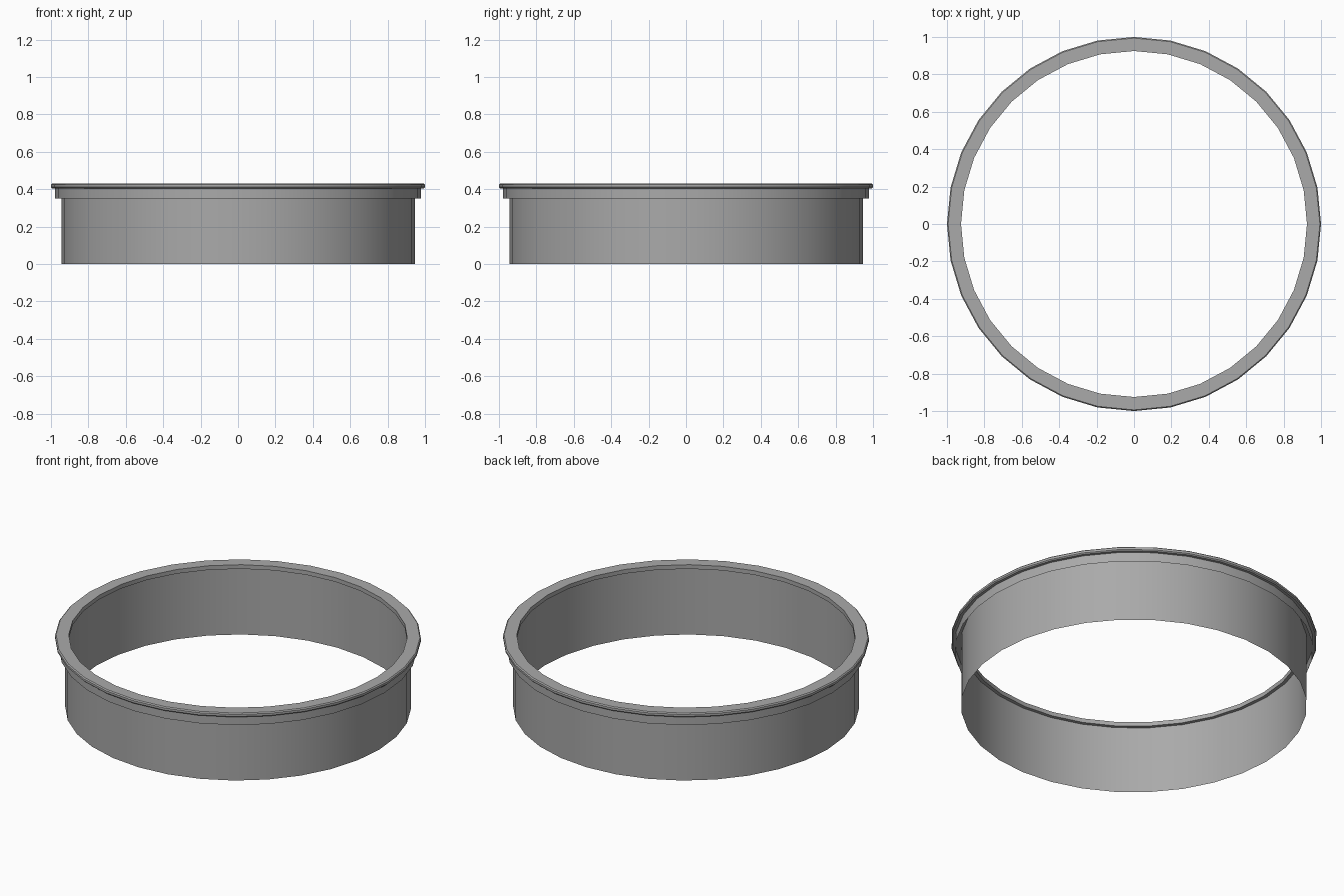
import bpy, bmesh, math

SIDES = 32

cube = bpy.data.objects.get("Cube")
if cube:
    bpy.data.objects.remove(cube, do_unlink=True)

# One plain grey for the whole model
grey = bpy.data.materials.new("mid_grey")
grey.use_nodes = True
grey.diffuse_color = (0.4, 0.4, 0.4, 1)
shader = next(n for n in grey.node_tree.nodes if n.type == 'BSDF_PRINCIPLED')
shader.inputs["Base Color"].default_value = (0.4, 0.4, 0.4, 1)
shader.inputs["Roughness"].default_value = 0.7


def revolve(name, profile, closed=False):
    """Sweep a (radius, height) profile around z."""
    bm = bmesh.new()
    rings = []
    for radius, height in profile:
        ring = []
        for i in range(SIDES):
            a = math.tau * i / SIDES
            ring.append(bm.verts.new((radius * math.cos(a), radius * math.sin(a), height)))
        rings.append(ring)
    pairs = list(zip(rings, rings[1:]))
    if closed:
        pairs.append((rings[-1], rings[0]))
    for low, high in pairs:
        for i in range(SIDES):
            j = (i + 1) % SIDES
            bm.faces.new((low[i], low[j], high[j], high[i]))
    mesh = bpy.data.meshes.new(name)
    bm.to_mesh(mesh)
    bm.free()
    mesh.materials.append(grey)
    obj = bpy.data.objects.new(name, mesh)
    bpy.context.collection.objects.link(obj)
    bpy.ops.object.select_all(action='DESELECT')
    obj.select_set(True)
    bpy.context.view_layer.objects.active = obj
    bpy.ops.object.shade_smooth_by_angle(angle=math.radians(30))
    return obj


# Thin main wall, open at both ends
revolve("ring_wall", [(0.945, 0), (0.945, 0.405)])

# Short collar hanging outside the wall
revolve("collar", [(0.978, 0.35), (0.978, 0.405)])

# Flat lip with softened outer edge, overhanging both sides
revolve("top_lip", [(0.925, 0.405), (0.994, 0.405), (1.0, 0.411),
                    (1.0, 0.424), (0.994, 0.43), (0.925, 0.43)], closed=True)
